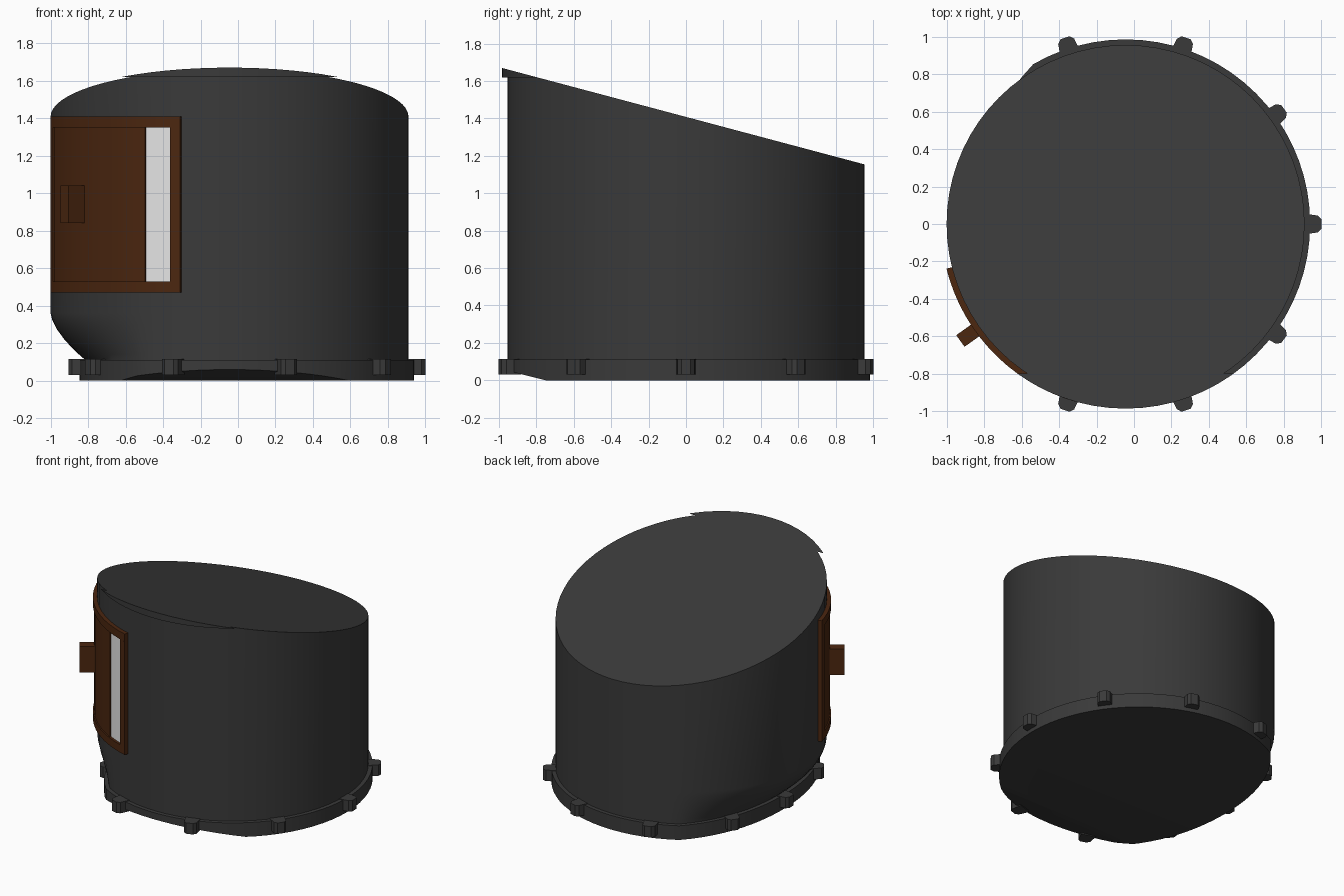
import bpy, bmesh, math
from mathutils import Vector

if "Cube" in bpy.data.objects:
    bpy.data.objects.remove(bpy.data.objects["Cube"])

CX, R, N = -0.045, 0.955, 72
LID_Z, SLOPE = 1.408, -0.266          # slanted lid plane: z = LID_Z + SLOPE * y


def material(name, rgb):
    m = bpy.data.materials.new(name)
    m.diffuse_color = (*rgb, 1)
    m.use_nodes = True
    m.node_tree.nodes["Principled BSDF"].inputs["Base Color"].default_value = m.diffuse_color
    return m


GREY = material("dark grey", (0.042, 0.042, 0.042))
BROWN = material("brown", (0.072, 0.02, 0.005))
WHITE = material("white", (0.8, 0.8, 0.8))


def squeeze(a, z):
    """Radius lost on the undercut left side at angle a and height z."""
    d = abs((math.degrees(a) % 360) - 180)
    t = min(max((0.36 - z) / 0.25, 0), 1)
    return 0.185 * math.cos(math.radians(1.5 * d)) * t ** 1.6 if d < 60 else 0


def polar(a, r, z):
    return (CX + r * math.cos(a), r * math.sin(a), z)


def finish(name, bm, mat):
    bmesh.ops.recalc_face_normals(bm, faces=bm.faces)
    me = bpy.data.meshes.new(name)
    bm.to_mesh(me)
    bm.free()
    me.materials.append(mat)
    ob = bpy.data.objects.new(name, me)
    bpy.context.collection.objects.link(ob)
    bpy.ops.object.select_all(action='DESELECT')
    ob.select_set(True)
    bpy.context.view_layer.objects.active = ob
    bpy.ops.object.shade_smooth_by_angle(angle=math.radians(25))
    return ob


def drum(name, radius, heights, cut_point, cut_normal):
    """Stacked rings with caps, trimmed on the normal side of a plane."""
    bm = bmesh.new()
    angles = [2 * math.pi * i / N for i in range(N)]
    rings = [[bm.verts.new(polar(a, radius - squeeze(a, z), z)) for a in angles]
             for z in heights]
    for lo, hi in zip(rings, rings[1:]):
        for i in range(N):
            j = (i + 1) % N
            bm.faces.new((lo[i], lo[j], hi[j], hi[i]))
    bm.faces.new(rings[0])
    bm.faces.new(rings[-1])
    cut = bmesh.ops.bisect_plane(bm, geom=bm.verts[:] + bm.edges[:] + bm.faces[:],
                                 plane_co=cut_point, plane_no=cut_normal,
                                 clear_outer=True)
    edges = [e for e in cut['geom_cut'] if isinstance(e, bmesh.types.BMEdge)]
    bmesh.ops.holes_fill(bm, edges=edges, sides=0)
    return finish(name, bm, GREY)


def curved_panel(name, a0, a1, z0, z1, r0, r1, mat):
    """Block bent around the drum between two angles in degrees."""
    bm = bmesh.new()
    n = max(1, round((a1 - a0) / 4))
    rows = []
    for i in range(n + 1):
        a = math.radians(a0 + (a1 - a0) * i / n)
        rows.append([bm.verts.new(polar(a, r, z))
                     for r, z in ((r0, z0), (r1, z0), (r1, z1), (r0, z1))])
    for p, q in zip(rows, rows[1:]):
        for k in range(4):
            m = (k + 1) % 4
            bm.faces.new((p[k], p[m], q[m], q[k]))
    bm.faces.new(rows[0])
    bm.faces.new(rows[-1])
    return finish(name, bm, mat)


def prism(name, a, base, outline, z0, z1, mat):
    """Upright prism; outline is (outward, sideways) around a point at angle a."""
    bm = bmesh.new()
    out = Vector((math.cos(a), math.sin(a), 0))
    side = Vector((-out.y, out.x, 0))
    ends = []
    for z in (z0, z1):
        o = Vector(polar(a, base, z))
        ends.append([bm.verts.new(o + out * u + side * v) for u, v in outline])
        bm.faces.new(ends[-1])
    n = len(outline)
    for i in range(n):
        j = (i + 1) % n
        bm.faces.new((ends[0][i], ends[0][j], ends[1][j], ends[1][i]))
    return finish(name, bm, mat)


# Drum body with slanted lid and undercut left side
lid_point, lid_normal = (0, 0, LID_Z), (0, -SLOPE, 1)
drum("body", R, [0.05, 0.11, 0.14, 0.18, 0.22, 0.27, 0.32, 0.36, 1.8],
     lid_point, lid_normal)

# Lip under the high front edge of the lid
drum("lid_lip", 0.985, [1.62, 1.8], lid_point, lid_normal)

# Base ring, sloped underneath at the front
drum("base_ring", 0.985, [0, 0.11], (0, -0.75, 0), (0, -0.25, -1))

# Lugs around the base ring
lug = [(-0.04, -0.055), (0.005, -0.05), (0.04, -0.045), (0.06, -0.025),
       (0.06, 0.025), (0.04, 0.045), (0.005, 0.05), (-0.04, 0.055)]
for i in range(10):
    a = math.radians(36 * i)
    prism(f"lug_{i + 1}", a, 0.985 - squeeze(a, 0), lug, 0.03, 0.115, GREY)

# Door frame, sliding door, bright opening and handle
A0, A1 = 194, 254.4
curved_panel("frame_top", A0, A1, 1.35, 1.41, 0.94, 0.985, BROWN)
curved_panel("frame_bottom", A0, A1, 0.47, 0.53, 0.94, 0.985, BROWN)
curved_panel("frame_left", A0, A0 + 3, 0.53, 1.35, 0.94, 0.985, BROWN)
curved_panel("frame_right", A1 - 3.2, A1, 0.53, 1.35, 0.94, 0.985, BROWN)
curved_panel("door", A0 + 3, 242.5, 0.53, 1.35, 0.94, 0.976, BROWN)
curved_panel("opening", 242.5, A1 - 3.2, 0.53, 1.35, 0.94, 0.966, WHITE)
prism("handle", math.radians(215.3), 0.96,
      [(0, -0.038), (0.12, -0.038), (0.12, 0.038), (0, 0.038)], 0.84, 1.04, BROWN)
